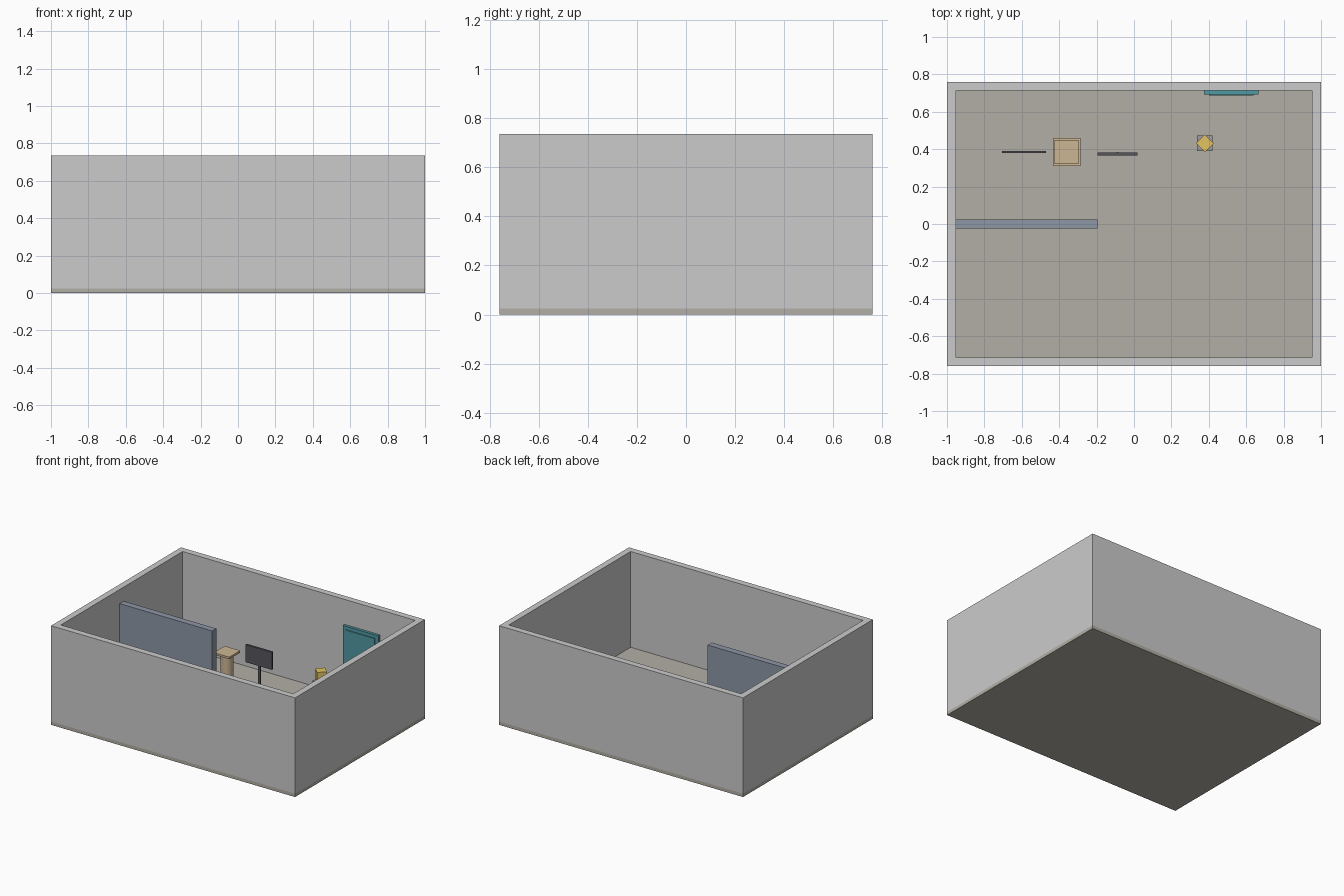
import bpy, bmesh, math

if "Cube" in bpy.data.objects:
    bpy.data.objects.remove(bpy.data.objects["Cube"])


def paint(ob, color):
    name = ob.name + "_paint"
    mat = bpy.data.materials.new(name)
    mat.diffuse_color = (*color, 1)
    mat.use_nodes = True
    mat.node_tree.nodes["Principled BSDF"].inputs["Base Color"].default_value = mat.diffuse_color
    ob.data.materials.append(mat)


def box(name, x, y, z, color=None):
    """Box from (min, max) ranges on each axis."""
    bm = bmesh.new()
    bmesh.ops.create_cube(bm, size=1)
    for v in bm.verts:
        for i, (lo, hi) in enumerate((x, y, z)):
            v.co[i] = lo if v.co[i] < 0 else hi
    me = bpy.data.meshes.new(name)
    bm.to_mesh(me)
    bm.free()
    ob = bpy.data.objects.new(name, me)
    bpy.context.collection.objects.link(ob)
    if color:
        paint(ob, color)
    return ob


def prism(name, sides, r, x, y, z, color):
    bpy.ops.mesh.primitive_cylinder_add(vertices=sides, radius=r, depth=z[1] - z[0],
                                        location=(x, y, (z[0] + z[1]) / 2))
    ob = bpy.context.object
    ob.name = name
    paint(ob, color)
    return ob


FLOOR, TOP = 0.025, 0.735
TAN, DARK, SLATE = (0.6, 0.47, 0.29), (0.09, 0.09, 0.11), (0.27, 0.31, 0.38)
TEAL, GOLD, STONE = (0.08, 0.32, 0.36), (0.75, 0.55, 0.12), (0.35, 0.33, 0.35)

# room shell: floor slab and a ring of walls
box("floor", (-1, 1), (-0.76, 0.76), (0, FLOOR), (0.45, 0.43, 0.38))
bm = bmesh.new()
rings = []
for hx, hy, z in ((1, 0.76, FLOOR), (1, 0.76, TOP), (0.953, 0.713, TOP), (0.953, 0.713, FLOOR)):
    rings.append([bm.verts.new((sx * hx, sy * hy, z))
                  for sx, sy in ((-1, -1), (1, -1), (1, 1), (-1, 1))])
for k in range(4):
    a, b = rings[k], rings[(k + 1) % 4]
    for i in range(4):
        j = (i + 1) % 4
        bm.faces.new((a[i], a[j], b[j], b[i]))
bmesh.ops.recalc_face_normals(bm, faces=bm.faces)
mesh = bpy.data.meshes.new("walls")
bm.to_mesh(mesh)
bm.free()
bpy.context.collection.objects.link(bpy.data.objects.new("walls", mesh))

# partition wall
box("partition", (-0.953, -0.195), (-0.024, 0.024), (FLOOR, 0.63), SLATE)

# thin board behind the partition
box("thin_board", (-0.705, -0.47), (0.38, 0.39), (FLOOR, 0.33), DARK)

# pedestal: base, column, cap
px, py = -0.36, 0.385
for part, h, z in (("pedestal_base", 0.074, (FLOOR, 0.05)), ("pedestal_cap", 0.064, (0.262, 0.277))):
    box(part, (px - h, px + h), (py - h, py + h), z, TAN)
prism("pedestal_column", 16, 0.045, px, py, (0.05, 0.262), TAN)
bpy.ops.object.shade_smooth_by_angle()

# display panel on a post
box("panel", (-0.195, 0.02), (0.367, 0.383), (0.25, 0.38), DARK)
prism("panel_post", 12, 0.01, -0.088, 0.375, (FLOOR, 0.375), DARK)
bpy.ops.object.shade_smooth_by_angle()

# small plinth with a four-sided block on top
box("plinth", (0.338, 0.42), (0.39, 0.472), (FLOOR, 0.245), STONE)
prism("gold_block", 4, 0.047, 0.379, 0.431, (0.245, 0.32), GOLD)

# door on the back wall
box("door_frame", (0.375, 0.665), (0.693, 0.715), (FLOOR, 0.55), TEAL)
box("door_leaf", (0.4, 0.64), (0.686, 0.693), (FLOOR, 0.525), TEAL)
